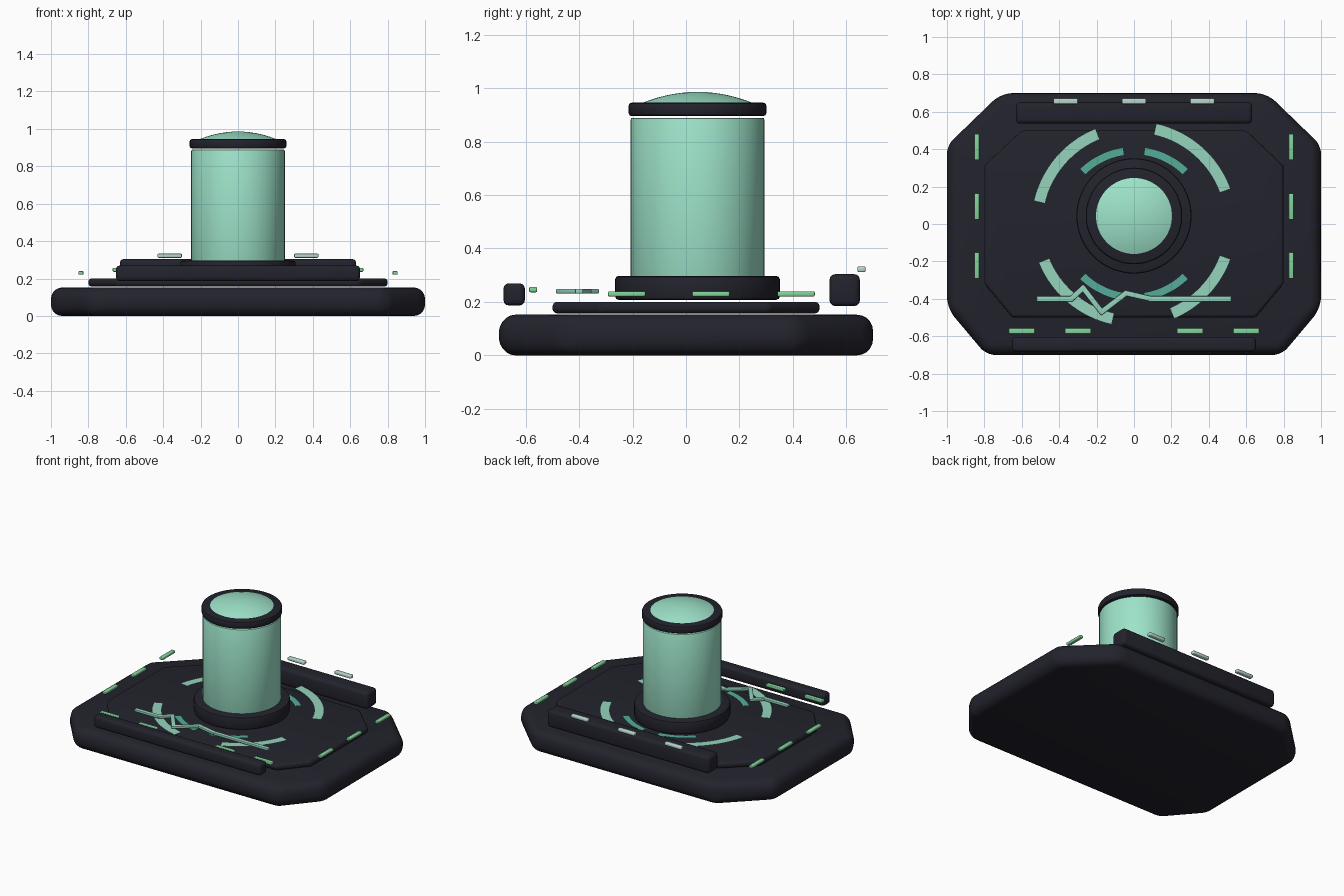
import bpy, bmesh, math
from mathutils import Matrix

if "Cube" in bpy.data.objects:
    bpy.data.objects.remove(bpy.data.objects["Cube"])


def material(name, rgb):
    m = bpy.data.materials.new(name)
    m.diffuse_color = (*rgb, 1)
    m.use_nodes = True
    m.node_tree.nodes["Principled BSDF"].inputs["Base Color"].default_value = m.diffuse_color
    return m


DARK = material("dark_casing", (0.0165, 0.0165, 0.026))
MINT = material("mint_glow", (0.34, 0.77, 0.59))
ARC = material("pale_mint_arc", (0.30, 0.66, 0.515))
TEAL = material("teal_arc", (0.089, 0.413, 0.319))
GREEN = material("green_light", (0.223, 0.658, 0.328))
PALE = material("pale_light", (0.485, 0.68, 0.61))
CY = 0.043  # y of the column axis


def finish(bm, name, mat, bevel=0, segments=3, smooth=True):
    bmesh.ops.recalc_face_normals(bm, faces=bm.faces[:])
    if bevel:
        bmesh.ops.bevel(bm, geom=bm.edges[:], offset=bevel, segments=segments,
                        profile=0.5, affect='EDGES', clamp_overlap=True)
    me = bpy.data.meshes.new(name)
    bm.to_mesh(me)
    bm.free()
    me.materials.append(mat)
    ob = bpy.data.objects.new(name, me)
    bpy.context.collection.objects.link(ob)
    if smooth:
        bpy.ops.object.select_all(action='DESELECT')
        ob.select_set(True)
        bpy.context.view_layer.objects.active = ob
        bpy.ops.object.shade_smooth_by_angle(angle=math.radians(35))
    return ob


def box(name, centre, size, mat, bevel, angle=0):
    bm = bmesh.new()
    bmesh.ops.create_cube(bm, size=1, matrix=Matrix.Translation(centre)
                          @ Matrix.Rotation(angle, 4, 'Z') @ Matrix.Diagonal((*size, 1)))
    return finish(bm, name, mat, bevel)


def slab(name, half, z0, z1, mat, bevel):
    """Plate mirrored in x, from the right-hand outline running front to back."""
    outline = half + [(-x, y) for x, y in reversed(half)]
    bm = bmesh.new()
    face = bm.faces.new([bm.verts.new((x, y, z0)) for x, y in outline])
    top = bmesh.ops.extrude_face_region(bm, geom=[face])['geom']
    bmesh.ops.translate(bm, vec=(0, 0, z1 - z0),
                        verts=[v for v in top if isinstance(v, bmesh.types.BMVert)])
    return finish(bm, name, mat, bevel, 5)


def lathe(name, profile, mat, sides=64):
    bm = bmesh.new()
    vs = [bm.verts.new((r, CY, z)) for r, z in profile]
    es = [bm.edges.new(p) for p in zip(vs, vs[1:])]
    bmesh.ops.spin(bm, geom=vs + es, cent=(0, CY, 0), axis=(0, 0, 1),
                   angle=math.tau, steps=sides)
    bmesh.ops.remove_doubles(bm, verts=bm.verts[:], dist=1e-5)
    return finish(bm, name, mat)


def drum(name, r, z0, z1, b, mat):
    c = b * 0.3
    lathe(name, [(0, z0), (r - b, z0), (r - c, z0 + c), (r, z0 + b),
                 (r, z1 - b), (r - c, z1 - c), (r - b, z1), (0, z1)], mat)


def arc(name, r0, r1, a0, a1, z, mat, n=16):
    bm = bmesh.new()
    rows = []
    for i in range(n + 1):
        a = math.radians(a0 + (a1 - a0) * i / n)
        rows.append([bm.verts.new((r * math.cos(a), r * math.sin(a), z)) for r in (r0, r1)])
    for p, q in zip(rows, rows[1:]):
        bm.faces.new((p[0], p[1], q[1], q[0]))
    ob = finish(bm, name, mat, smooth=False)
    if ob.data.polygons[0].normal.z < 0:
        ob.data.flip_normals()


# Chamfered base and the thinner deck above it
slab("base", [(0.79, -0.70), (1.0, -0.45), (1.0, 0.42), (0.71, 0.70)], 0, 0.152, DARK, 0.06)
slab("deck", [(0.65, -0.50), (0.80, -0.32), (0.80, 0.31), (0.60, 0.50)], 0.157, 0.2, DARK, 0.018)

# Column: collar, glowing cylinder, cap ring, dome
drum("collar", 0.308, 0.208, 0.297, 0.012, DARK)
drum("glow_column", 0.25, 0.25, 0.889, 0.006, MINT)
drum("cap_ring", 0.258, 0.895, 0.946, 0.012, DARK)
DR, DZ, DH = 0.213, 0.942, 0.044
lathe("dome", [(0, DZ)] + [(DR * math.cos(t), DZ + DH * (1 - (math.cos(t)) ** 2))
                           for t in [i * math.pi / 20 for i in range(10)]]
      + [(0, DZ + DH)], MINT)

# Raised bars at front and back
box("front_bar", (0, -0.643, 0.228), (1.304, 0.08, 0.083), DARK, 0.02)
box("back_bar", (0, 0.594, 0.244), (1.264, 0.114, 0.12), DARK, 0.022)

# Flat glowing arcs around the column
for i, (a0, a1) in enumerate([(20, 77.5), (112, 167), (202, 257.5), (293, 340)]):
    arc(f"outer_arc_{i}", 0.488, 0.55, a0, a1, 0.222, ARC)
for i, (a0, a1) in enumerate([(45.5, 82), (98, 134.5), (225.5, 262), (278, 314.5)]):
    arc(f"inner_arc_{i}", 0.37, 0.413, a0, a1, 0.218, TEAL)

# Pulse trace made of short bars
trace = [(-0.51, -0.4), (-0.335, -0.4), (-0.272, -0.342), (-0.173, -0.47),
         (-0.043, -0.37), (0.09, -0.4), (0.51, -0.4)]
for i, ((x0, y0), (x1, y1)) in enumerate(zip(trace, trace[1:])):
    dx, dy = x1 - x0, y1 - y0
    box(f"pulse_bar_{i}", ((x0 + x1) / 2, (y0 + y1) / 2, 0.24),
        (math.hypot(dx, dy) + 0.022, 0.029, 0.017), ARC, 0.004, math.atan2(dy, dx))

# Indicator lights along the sides, front and back
for s in (-1, 1):
    for y in (-0.222, 0.093, 0.412):
        box("side_light", (0.84 * s, y, 0.23), (0.027, 0.14, 0.019), GREEN, 0.005)
    for x in (0.3, 0.6):
        box("front_light", (x * s, -0.572, 0.246), (0.14, 0.03, 0.02), GREEN, 0.005)
for x in (-0.365, 0, 0.365):
    box("back_light", (x, 0.657, 0.322), (0.13, 0.03, 0.022), PALE, 0.006)
